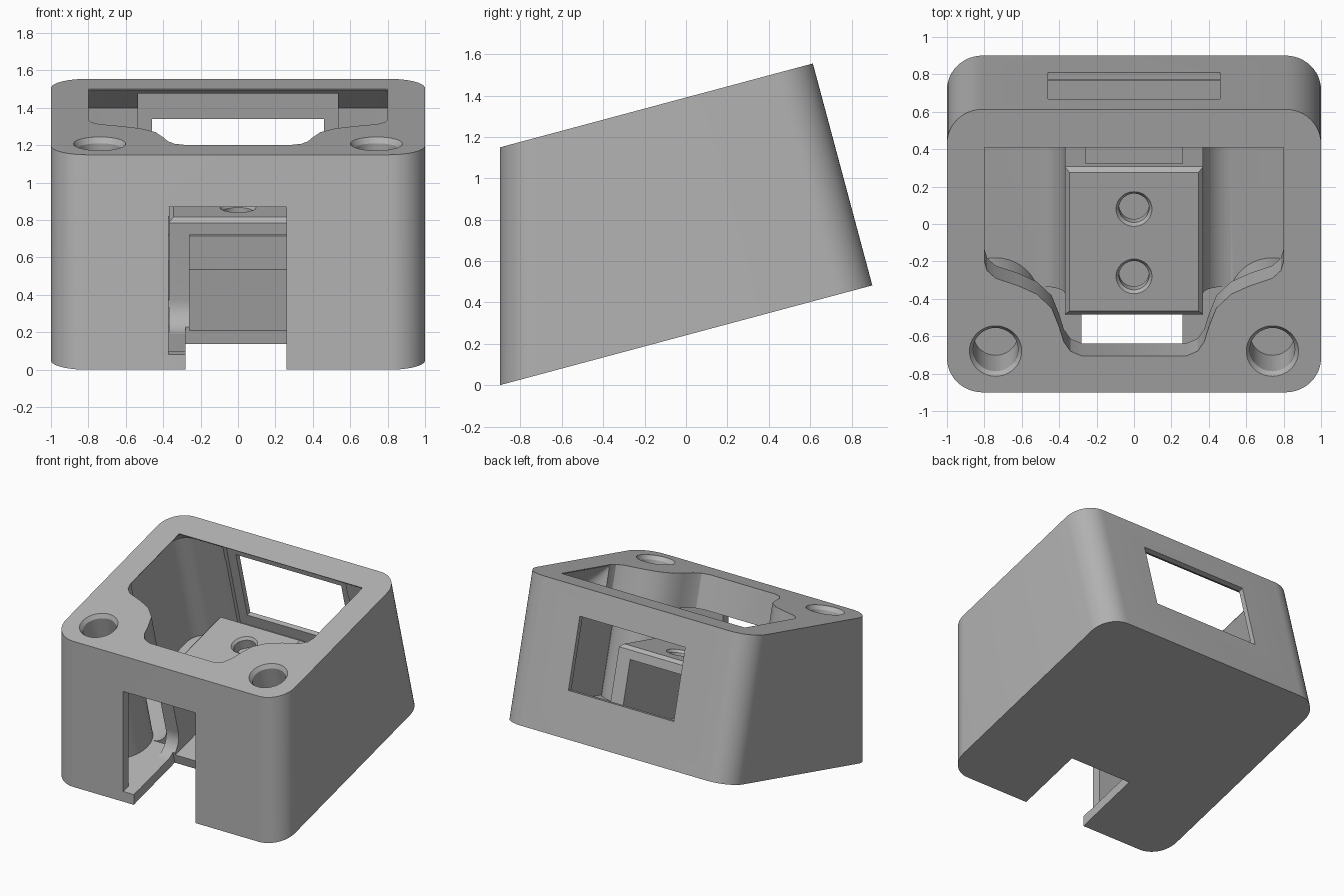
import bpy, bmesh, math

if "Cube" in bpy.data.objects:
    bpy.data.objects.remove(bpy.data.objects["Cube"])

TILT = math.radians(15)
C, S = math.cos(TILT), math.sin(TILT)
LEAN = math.tan(TILT)
HEIGHT, DEPTH, FLOOR, WALL = 1.11, 1.864, 0.075, 0.07

grey = bpy.data.materials.new("plain grey")
grey.use_nodes = True
grey.diffuse_color = (0.45, 0.45, 0.45, 1)
grey.node_tree.nodes["Principled BSDF"].inputs["Base Color"].default_value = grey.diffuse_color


def loft(name, rings):
    """Solid through rings of (x, u, v); u runs back along the tilted base, v away from it."""
    bm = bmesh.new()
    loops = [[bm.verts.new((x, -0.9 + u * C - v * S, u * S + v * C)) for x, u, v in r] for r in rings]
    n = len(loops[0])
    for a, b in zip(loops, loops[1:]):
        for i in range(n):
            j = (i + 1) % n
            bm.faces.new((a[i], a[j], b[j], b[i]))
    bm.faces.new(loops[0])
    bm.faces.new(loops[-1])
    bmesh.ops.recalc_face_normals(bm, faces=bm.faces)
    mesh = bpy.data.meshes.new(name)
    bm.to_mesh(mesh)
    bm.free()
    ob = bpy.data.objects.new(name, mesh)
    bpy.context.collection.objects.link(ob)
    mesh.materials.append(grey)
    return ob


def rounded(w, u0, u1, v, r, seg=12):
    pts = []
    corners = ((w - r, u1 - r), (r - w, u1 - r), (r - w, u0 + r), (w - r, u0 + r))
    for k, (cx, cu) in enumerate(corners):
        for i in range(seg + 1):
            a = math.pi / 2 * (k + i / seg)
            pts.append((cx + r * math.cos(a), cu + r * math.sin(a), v))
    return pts


def rect(x0, x1, u0, u1, v):
    return [(x0, u0, v), (x1, u0, v), (x1, u1, v), (x0, u1, v)]


def box(name, x0, x1, u0, u1, v0, v1):
    return loft(name, [rect(x0, x1, u0, u1, v0), rect(x0, x1, u0, u1, v1)])


def circle(x, u, v, r, n=40):
    return [(x + r * math.cos(2 * math.pi * i / n), u + r * math.sin(2 * math.pi * i / n), v) for i in range(n)]


def combine(target, other, op):
    other.hide_render = True
    m = target.modifiers.new(other.name, "BOOLEAN")
    m.operation, m.object, m.solver = op, other, "EXACT"
    bpy.context.view_layer.objects.active = target
    bpy.ops.object.modifier_apply(modifier=m.name)
    bpy.data.objects.remove(other)


# Outer housing: upright front, square back
housing = loft("housing", [rounded(1, 0, DEPTH, 0, 0.19),
                           rounded(1, HEIGHT * LEAN, DEPTH, HEIGHT, 0.19)])


def cut(ob):
    combine(housing, ob, "DIFFERENCE")


def add(ob):
    combine(housing, ob, "UNION")


# Thin-walled main cavity and the sloped overhang behind the rim
inner = 1 - WALL
cut(loft("main_cavity", [rounded(inner, v * LEAN + WALL, DEPTH - WALL, v, 0.13) for v in (FLOOR, 0.85)]))
cut(loft("rear_cavity", [rounded(0.925, 1.03, 1.788, 0.8, 0.13),
                         rounded(0.925, 1.03, 1.788, 0.97, 0.13),
                         rounded(0.793, 1.03, 1.647, 1.113, 0.01)]))

# Screw posts in the front corners
for side in (-1, 1):
    add(loft("screw_post", [circle(side * 0.74, 0.53, v, 0.235) for v in (0.04, 0.93)]))

# Rim opening with curved shoulders around the screws
half = [(0.8, 0.41), (0.8, -0.2), (0.785, -0.25), (0.74, -0.29), (0.62, -0.33), (0.52, -0.375),
        (0.44, -0.45), (0.40, -0.55), (0.375, -0.63), (0.34, -0.68), (0.28, -0.705)]
half = [(x, HEIGHT * LEAN + (y + 0.9) / C) for x, y in half]
outline = half + [(-x, u) for x, u in reversed(half)]
cut(loft("rim_opening", [[(x, u, v) for x, u in outline] for v in (0.78, 1.3)]))

# Raised centre block with a chamfered top
W, U0, U1, TOP, CH = 0.37, 0.606, 1.424, 0.676, 0.025
add(loft("centre_block", [rect(-W, W, U0, U1, 0.04), rect(-W, W, U0, U1, TOP - CH),
                          rect(CH - W, W - CH, U0 + CH, U1 - CH, TOP)]))

# Concave fillets at the foot of the block
R = 0.15
arc = [(R - R * math.sin(a), FLOOR + R - R * math.cos(a))
       for a in (math.pi / 2 * i / 10 for i in range(11))]
foot = arc + [(-0.03, FLOOR + R), (-0.03, 0.04), (R, 0.04)]
for side in (-1, 1):
    add(loft("side_fillet", [[(side * (W + d), u, v) for d, v in foot] for u in (U0 + 0.002, U1 - 0.002)]))
add(loft("front_fillet", [[(x, U0 - d, v) for d, v in foot] for x in (0.002 - W, W - 0.002)]))

# Tunnel through the block, and two holes in its top
cut(box("tunnel", -0.26, 0.26, 0.4, 1.6, FLOOR + 0.001, 0.583))
for y in (0.08, -0.28):
    u = (y + 0.9 + TOP * S) / C
    cut(loft("block_hole", [circle(0, u, 0.5, 0.08), circle(0, u, TOP - 0.02, 0.08),
                            circle(0, u, TOP + 0.005, 0.1)]))

# Countersunk screw holes
for side in (-1, 1):
    cut(loft("screw_hole", [circle(side * 0.74, 0.526, 0.75, 0.12), circle(side * 0.74, 0.526, HEIGHT - 0.03, 0.12),
                            circle(side * 0.74, 0.526, HEIGHT + 0.005, 0.143)]))

# Cable slot in the front wall and floor
cut(box("front_slot", -0.372, 0.258, -0.2, 0.4, 0.078, 0.84))
cut(box("floor_slot", -0.28, 0.258, -0.2, 0.53, -0.2, 0.2))

# Rear window with a stepped recess inside
cut(box("window_recess", -0.535, 0.535, 1.6, 1.825, 0.26, 1.08))
cut(box("window", -0.46, 0.46, 1.6, 2.1, 0.35, 0.9))

# Smooth the rounded corners, keep the edges crisp
bpy.ops.object.select_all(action="DESELECT")
housing.select_set(True)
bpy.context.view_layer.objects.active = housing
bpy.ops.object.shade_smooth_by_angle(angle=math.radians(30))
